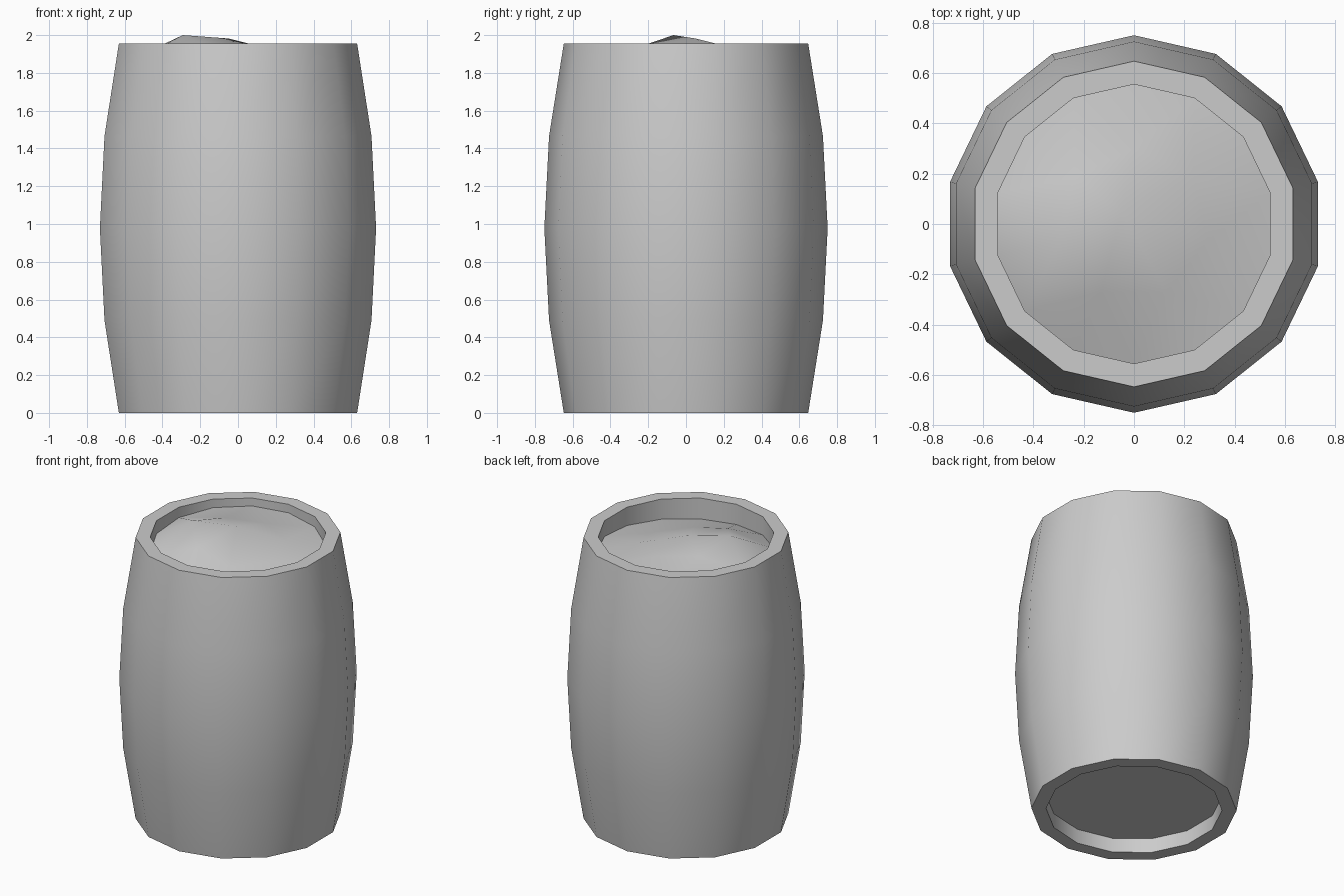
import bpy, math
from math import sin, cos, radians

if "Cube" in bpy.data.objects:
    bpy.data.objects.remove(bpy.data.objects["Cube"])

SIDES = 14


def ring(r, z, n=SIDES):
    """Points round the axis, first one at +y; z is a number or a function of the angle."""
    pts = []
    for i in range(n):
        a = math.pi / 2 + 2 * math.pi * i / n
        pts.append((r * cos(a), r * sin(a), z(a) if callable(z) else z))
    return pts


def make(name, verts, faces):
    me = bpy.data.meshes.new(name)
    me.from_pydata(verts, [], faces)
    ob = bpy.data.objects.new(name, me)
    bpy.context.collection.objects.link(ob)
    bpy.ops.object.select_all(action='DESELECT')
    ob.select_set(True)
    bpy.context.view_layer.objects.active = ob
    bpy.ops.object.shade_smooth_by_angle(angle=radians(35))
    return ob


# Barrel body: recessed base, bulging outside, flat rim, inner wall
profile = [(0.555, 0.1), (0.555, 0), (0.647, 0), (0.725, 0.49), (0.75, 0.977),
           (0.725, 1.465), (0.647, 1.955), (0.555, 1.955), (0.555, 1.78)]
verts, faces = [], [tuple(reversed(range(SIDES)))]
for r, z in profile:
    verts += ring(r, z)
for k in range(len(profile) - 1):
    for i in range(SIDES):
        j = (i + 1) % SIDES
        a, b = k * SIDES, (k + 1) * SIDES
        faces.append((a + i, a + j, b + j, b + i))
make("barrel_body", verts, faces)

# Heaped contents: tilted edge, uneven middle ring, raised centre
edge = ring(0.555, lambda a: 1.855 + 0.045 * cos(a - radians(115)))
heights = [1.92, 1.94, 2.0, 1.93, 1.87, 1.87, 1.91]
mid = [(x, y, h) for (x, y, _), h in zip(ring(0.3, 0, 7), heights)]
verts = edge + mid + [(-0.05, 0.05, 1.982)]
faces = []
for j in range(7):
    m, m2 = SIDES + j, SIDES + (j + 1) % 7
    o, o1, o2 = 2 * j, 2 * j + 1, (2 * j + 2) % SIDES
    faces += [(m, o, o1), (m, o1, m2), (m2, o1, o2), (m, m2, SIDES + 7)]
make("barrel_contents", verts, faces)
